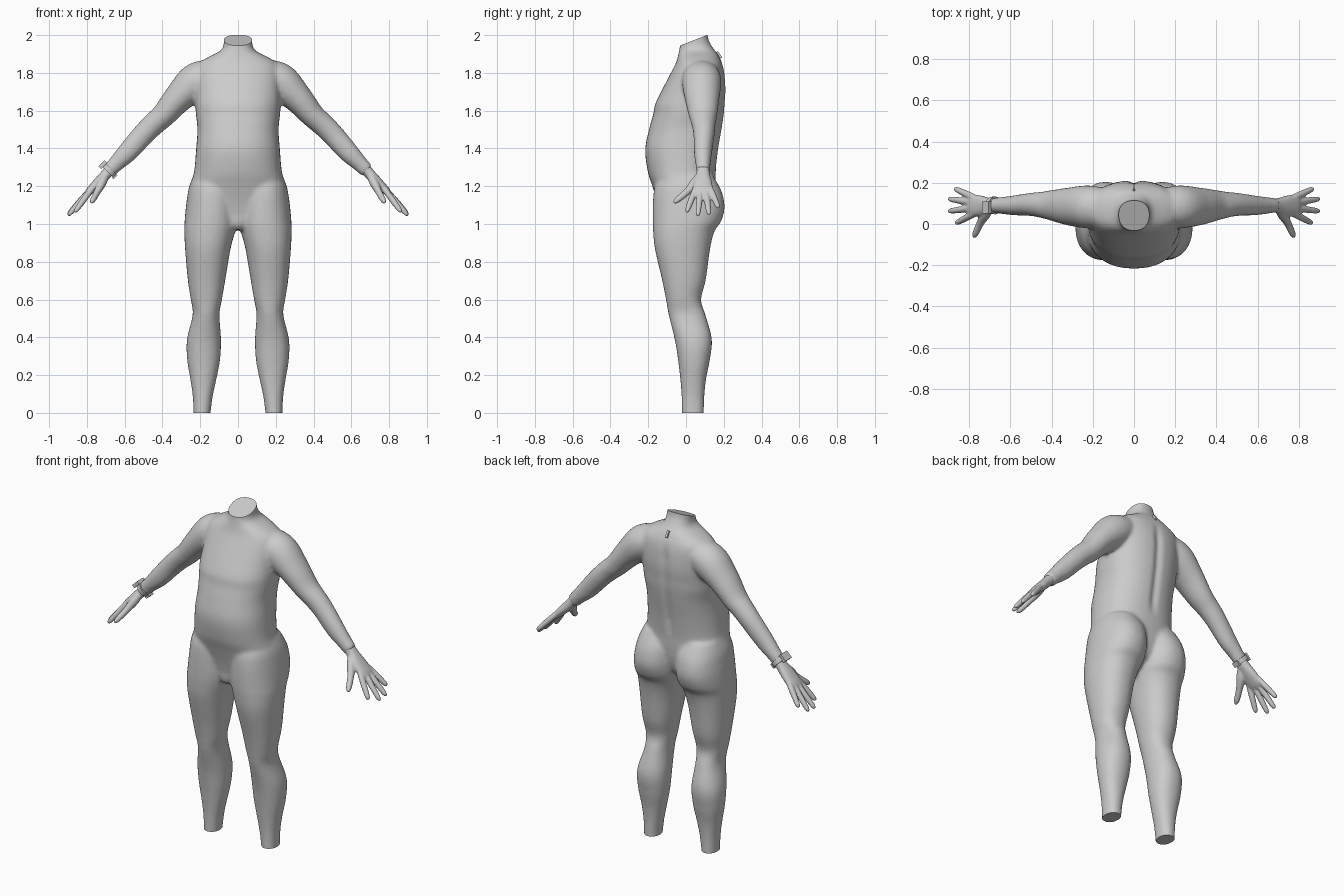
import bpy, bmesh, math
from mathutils import Vector

if "Cube" in bpy.data.objects:
    bpy.data.objects.remove(bpy.data.objects["Cube"])

SEG = 40


def smooth_rows(rows, steps=5):
    """Catmull-Rom interpolation of section rows."""
    out = []
    for i in range(len(rows) - 1):
        p = [rows[max(i - 1, 0)], rows[i], rows[i + 1], rows[min(i + 2, len(rows) - 1)]]
        for k in range(steps):
            t = k / steps
            out.append([0.5 * (2 * b + (c - a) * t + (2 * a - 5 * b + 4 * c - d) * t * t
                               + (3 * b - a - 3 * c + d) * t ** 3) for a, b, c, d in zip(*p)])
    out.append(list(rows[-1]))
    return out


def loft(bm, sections, power=2.0):
    """Closed skin over (centre, u axis, v axis) super-elliptic sections."""
    rings = []
    for c, u, v in sections:
        ring = []
        for i in range(SEG):
            a = 2 * math.pi * i / SEG
            ca, sa = math.cos(a), math.sin(a)
            ring.append(bm.verts.new(c + u * math.copysign(abs(ca) ** (2 / power), ca)
                                     + v * math.copysign(abs(sa) ** (2 / power), sa)))
        rings.append(ring)
    faces = [bm.faces.new(rings[0]), bm.faces.new(rings[-1])]
    for r, q in zip(rings, rings[1:]):
        for i in range(SEG):
            j = (i + 1) % SEG
            faces.append(bm.faces.new((r[i], r[j], q[j], q[i])))
    bmesh.ops.recalc_face_normals(bm, faces=faces)


def level_loft(bm, rows, s=1, power=2.2):
    """Horizontal sections: z, x from, x to, y front, y back."""
    loft(bm, [(Vector((s * (a + b) / 2, (f + k) / 2, z)), Vector(((b - a) / 2, 0, 0)),
               Vector((0, (k - f) / 2, 0))) for z, a, b, f, k in smooth_rows(rows)], power)


def tube(bm, rows, s=1, power=2.0):
    """Limb along a path: x, y, z, thickness radius, y radius."""
    rows = smooth_rows(rows)
    pts = [Vector((s * r[0], r[1], r[2])) for r in rows]
    secs = []
    for i, r in enumerate(rows):
        t = pts[min(i + 1, len(pts) - 1)] - pts[max(i - 1, 0)]
        u = t.cross(Vector((0, 1, 0))).normalized()
        secs.append((pts[i], u * r[3], u.cross(t).normalized() * r[4]))
    loft(bm, secs, power)


def make_object(name, bm, voxel=0, passes=0):
    me = bpy.data.meshes.new(name)
    bm.to_mesh(me)
    bm.free()
    ob = bpy.data.objects.new(name, me)
    bpy.context.collection.objects.link(ob)
    if voxel:
        m = ob.modifiers.new("fuse", 'REMESH')
        m.mode, m.voxel_size = 'VOXEL', voxel
        m = ob.modifiers.new("soften", 'SMOOTH')
        m.factor, m.iterations = 0.5, passes
        dg = bpy.context.evaluated_depsgraph_get()
        ob.data = bpy.data.meshes.new_from_object(ob.evaluated_get(dg))
        ob.modifiers.clear()
    return ob


def shade(ob):
    bpy.ops.object.select_all(action='DESELECT')
    ob.select_set(True)
    bpy.context.view_layer.objects.active = ob
    bpy.ops.object.shade_smooth_by_angle(angle=math.radians(45))


# Torso with neck
torso = [(z, -w, w, f, b) for z, w, f, b in (
    (2.04, .075, -.025, .11), (1.98, .075, -.03, .118), (1.945, .077, -.032, .135),
    (1.92, .09, -.036, .152), (1.90, .125, -.040, .168), (1.88, .165, -.045, .178),
    (1.85, .208, -.055, .192), (1.80, .225, -.08, .204), (1.71, .226, -.127, .211),
    (1.635, .226, -.163, .206), (1.58, .223, -.174, .202), (1.5, .215, -.196, .19),
    (1.395, .222, -.216, .172), (1.28, .232, -.203, .158), (1.2, .25, -.178, .155),
    (1.12, .235, -.155, .145), (1.05, .15, -.14, .12), (1.0, .07, -.135, .06),
    (.97, .035, -.115, .03))]
# Leg: outer side mirrored by s
leg = [(1.26, .02, .235, -.14, .14), (1.2, .0, .258, -.165, .176), (1.15, 0, .268, -.173, .196),
       (1.08, 0, .277, -.176, .204), (1.01, .003, .283, -.176, .184), (.96, .015, .284, -.174, .15),
       (.865, .04, .28, -.164, .127), (.705, .067, .266, -.127, .105), (.6, .085, .25, -.106, .08),
       (.52, .098, .24, -.092, .103), (.39, .09, .27, -.06, .137), (.28, .095, .269, -.042, .126),
       (.175, .115, .252, -.03, .106), (.08, .135, .239, -.023, .097), (-.04, .15, .234, -.02, .094)]
arm = [(.13, .08, 1.80, .075, .09), (.22, .083, 1.755, .099, .104), (.315, .085, 1.667, .079, .092),
       (.39, .09, 1.58, .065, .076), (.445, .093, 1.53, .061, .064), (.5, .095, 1.475, .059, .056),
       (.585, .09, 1.38, .054, .048), (.64, .09, 1.325, .044, .041), (.685, .09, 1.28, .038, .036)]

bm = bmesh.new()
level_loft(bm, torso, power=2.3)
for s in (1, -1):
    level_loft(bm, [(z, a, b, f, k) for z, a, b, f, k in leg], s)
    tube(bm, arm, s)
body = make_object("body", bm, 0.01, 8)

# Back seam groove, then flat cuts at the neck and ankles
bm = bmesh.new()
bm.from_mesh(body.data)
for v in bm.verts:
    if v.co.y > .1 and 1.28 < v.co.z < 1.86:
        fade = min(1, (v.co.z - 1.28) / .1, (1.86 - v.co.z) / .1)
        v.co.y -= .012 * fade * math.exp(-(v.co.x / .022) ** 2)
for co, no in (((0, .04, 1.9725), (0, -.055, .14)), ((0, 0, 0), (0, 0, -1))):
    cut = bmesh.ops.bisect_plane(bm, geom=bm.verts[:] + bm.edges[:] + bm.faces[:], plane_co=co,
                                 plane_no=Vector(no).normalized(), clear_outer=True)
    rim = [g for g in cut["geom_cut"] if isinstance(g, bmesh.types.BMEdge)]
    bmesh.ops.holes_fill(bm, edges=rim, sides=0)
bmesh.ops.recalc_face_normals(bm, faces=bm.faces[:])
bm.to_mesh(body.data)
bm.free()
shade(body)

# Hands: palm, four spread fingers and a thumb
palm = [(.665, .09, 1.302, .03, .032), (.70, .09, 1.262, .028, .036), (.74, .088, 1.22, .026, .049),
        (.785, .09, 1.175, .021, .053), (.805, .09, 1.155, .013, .046)]
fingers = [((.775, .05, 1.185), (.865, .003, 1.062)), ((.785, .077, 1.178), (.900, .062, 1.044)),
           ((.785, .105, 1.178), (.900, .122, 1.050)), ((.775, .128, 1.188), (.870, .172, 1.085))]
for s, side in ((1, "left"), (-1, "right")):
    bm = bmesh.new()
    tube(bm, palm, s, 2.3)
    for a, b in fingers:
        a, b = Vector(a), Vector(b)
        tube(bm, [(*a.lerp(b, t), r, r) for t, r in
                  ((0, .016), (.35, .0165), (.7, .015), (.92, .012), (1, .005))], s)
    tube(bm, [(.70, .075, 1.26, .02, .02), (.722, .045, 1.215, .024, .026),
              (.745, .005, 1.17, .018, .019), (.768, -.045, 1.128, .015, .016),
              (.777, -.066, 1.113, .006, .006)], s)
    shade(make_object(side + "_hand", bm, 0.005, 4))

# Wrist watch: strap and case
bm = bmesh.new()
tube(bm, [(.672, .09, 1.293, .045, .043), (.69, .09, 1.275, .044, .042)], -1)
shade(make_object("watch_strap", bm))


def box(name, loc, size, rot):
    bpy.ops.mesh.primitive_cube_add(size=1, location=loc, rotation=rot)
    ob = bpy.context.object
    ob.name, ob.scale = name, size
    m = ob.modifiers.new("bevel", 'BEVEL')
    m.width, m.segments = .003, 2


box("watch_case", (-.715, .08, 1.314), (.046, .06, .02), (0, math.radians(-45), 0))
box("watch_clasp", (-.652, .09, 1.252), (.03, .04, .012), (0, math.radians(-45), 0))

# Zip pull below the back of the neck
box("zip_pull", (0, .176, 1.895), (.012, .012, .04), (math.radians(35), 0, 0))
